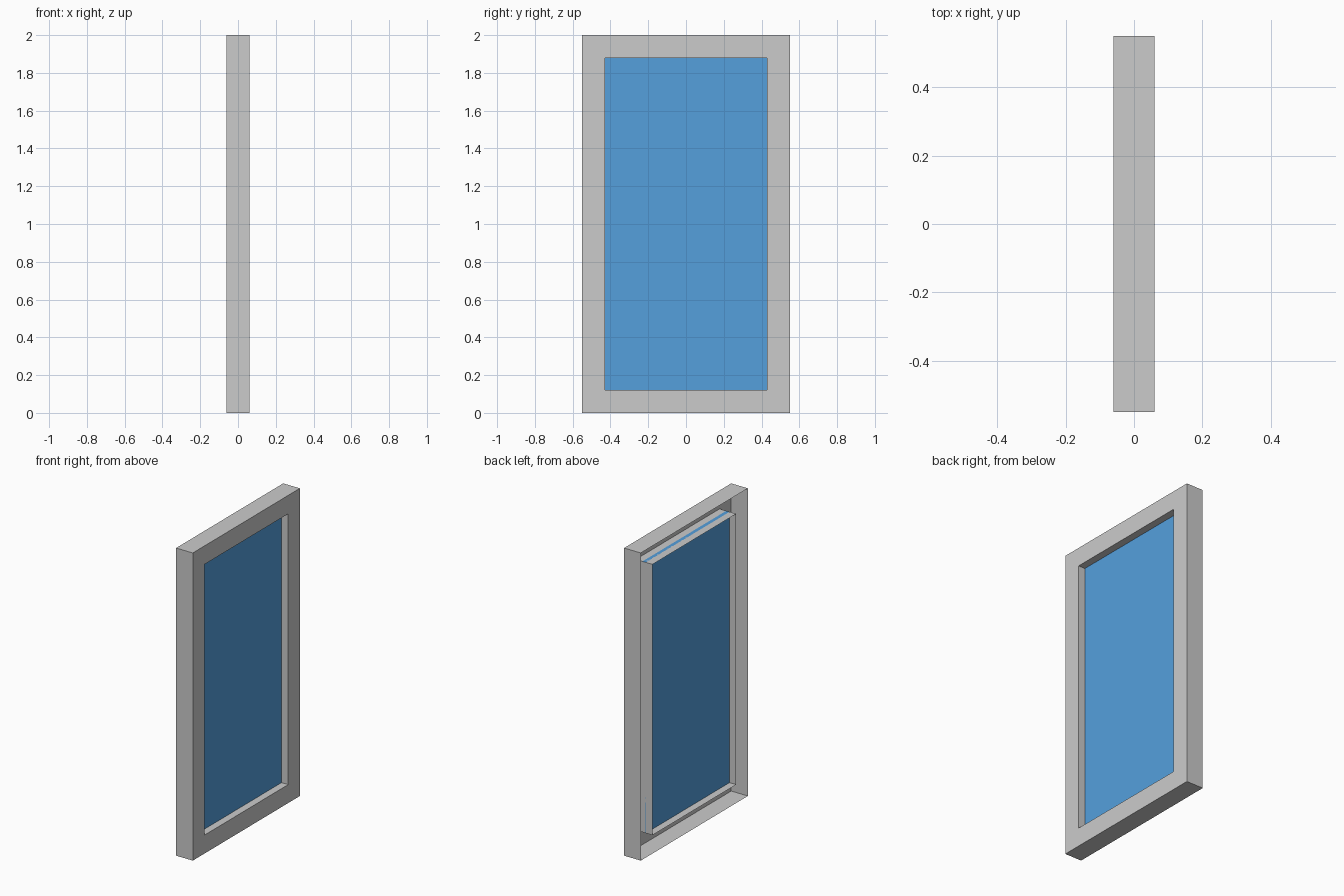
import bpy, bmesh

if "Cube" in bpy.data.objects:
    bpy.data.objects.remove(bpy.data.objects["Cube"])

DEPTH = 0.06      # half thickness of the frame
HALF_W, HEIGHT = 0.55, 2.0
BORDER = 0.12
PANE = 0.012      # half thickness of the pane


def ring(bm, x, inset):
    """Rectangular vertex loop in the YZ plane."""
    w, lo, hi = HALF_W - inset, inset, HEIGHT - inset
    return [bm.verts.new((x, y, z)) for y, z in ((-w, lo), (w, lo), (w, hi), (-w, hi))]


def make(name, bm):
    mesh = bpy.data.meshes.new(name)
    bm.to_mesh(mesh)
    bm.free()
    obj = bpy.data.objects.new(name, mesh)
    bpy.context.collection.objects.link(obj)
    return obj


# Frame: outer walls, face on +x, opening walls; left open on -x
bm = bmesh.new()
rings = [ring(bm, -DEPTH, 0), ring(bm, DEPTH, 0),
         ring(bm, DEPTH, BORDER), ring(bm, -DEPTH, BORDER)]
for a, b in zip(rings, rings[1:]):
    for i in range(4):
        j = (i + 1) % 4
        bm.faces.new((a[i], a[j], b[j], b[i])).normal_flip()
bm.normal_update()
# make the face plate point to +x
if next(f for f in bm.faces if abs(f.normal.x) > 0.9).normal.x < 0:
    bmesh.ops.reverse_faces(bm, faces=bm.faces[:])
make("window_frame", bm)

# Glass pane set midway in the opening
bm = bmesh.new()
bmesh.ops.create_cube(bm, size=1)
bmesh.ops.scale(bm, vec=(2 * PANE, 2 * (HALF_W - BORDER), HEIGHT - 2 * BORDER), verts=bm.verts)
bmesh.ops.translate(bm, vec=(0, 0, HEIGHT / 2), verts=bm.verts)
glass = make("glass_pane", bm)

mat = bpy.data.materials.new("blue_glass")
mat.diffuse_color = (0.09, 0.35, 0.72, 1)
mat.use_nodes = True
mat.node_tree.nodes["Principled BSDF"].inputs["Base Color"].default_value = mat.diffuse_color
glass.data.materials.append(mat)
